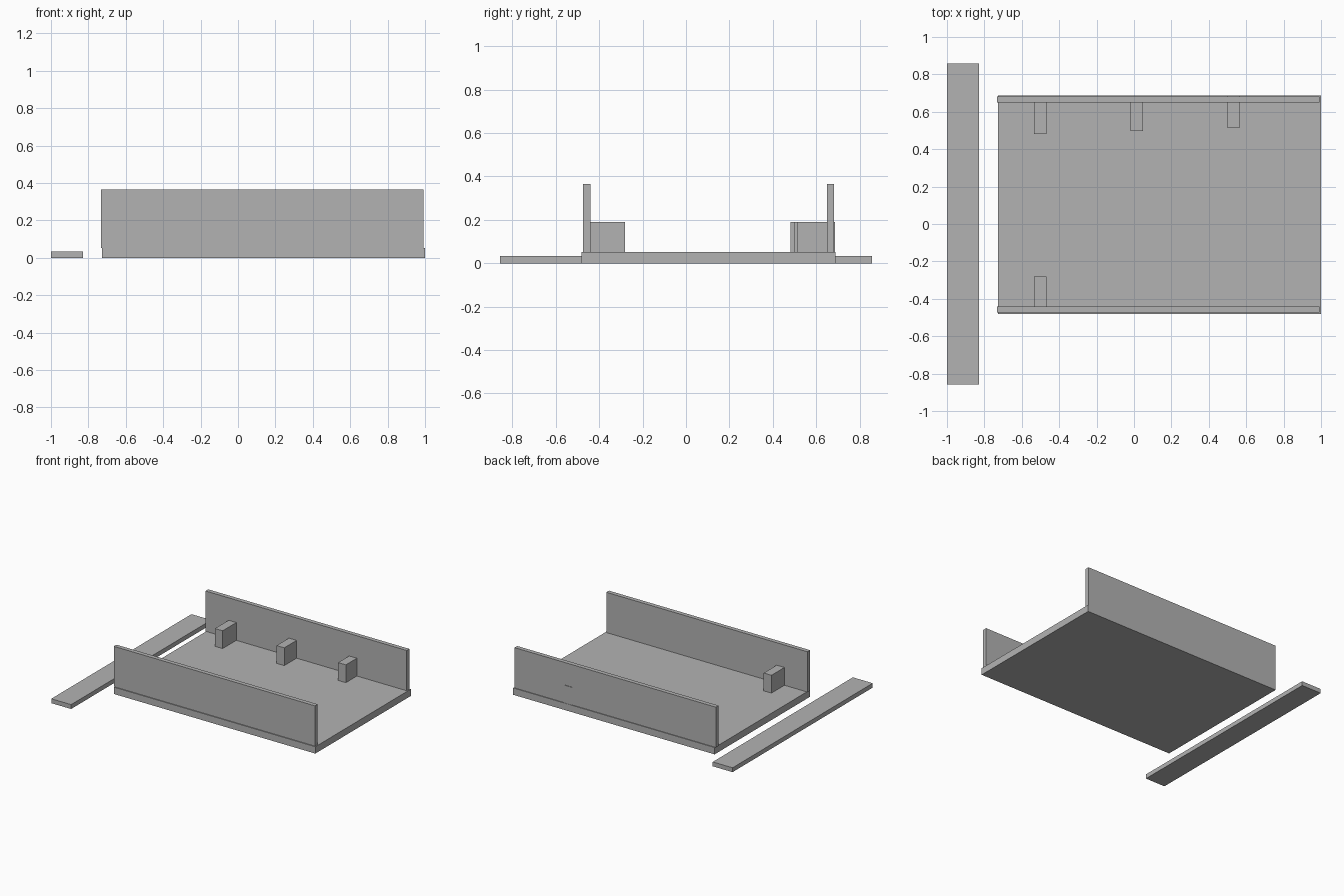
import bpy

cube = bpy.data.objects.get("Cube")
if cube:
    bpy.data.objects.remove(cube, do_unlink=True)

# One plain grey for everything
grey = bpy.data.materials.new("plain grey")
grey.use_nodes = True
COLOUR = (0.45, 0.45, 0.45, 1)
grey.diffuse_color = COLOUR
grey.node_tree.nodes["Principled BSDF"].inputs["Base Color"].default_value = COLOUR


def box(name, x, y, z):
    """Axis-aligned box from (min, max) spans."""
    spans = (x, y, z)
    bpy.ops.mesh.primitive_cube_add(size=1)
    obj = bpy.context.object
    obj.name = name
    centre = [(a + b) / 2 for a, b in spans]
    size = [b - a for a, b in spans]
    for v in obj.data.vertices:
        v.co = [c + s * p for c, s, p in zip(centre, size, v.co)]
    obj.data.materials.append(grey)
    return obj


FLOOR_TOP = 0.053
WALL_X = (-0.733, 0.992)
WALL_Z = (FLOOR_TOP, 0.365)

# Floor slab and the loose strip beside it
box("floor_slab", (-0.727, 1.0), (-0.481, 0.688), (0, FLOOR_TOP))
box("loose_strip", (-1.0, -0.83), (-0.858, 0.858), (0, 0.034))

# Long walls
box("front_wall", WALL_X, (-0.474, -0.441), WALL_Z)
box("back_wall", WALL_X, (0.649, 0.682), WALL_Z)

# Small blocks against the walls: name, left edge, near edge
BLOCKS = [
    ("back_block_right", -0.535, 0.482),
    ("back_block_middle", -0.018, 0.498),
    ("back_block_left", 0.499, 0.514),
    ("front_block", -0.535, -0.454),
]
for name, x, y in BLOCKS:
    box(name, (x, x + 0.066), (y, y + 0.172), (FLOOR_TOP, 0.191))
